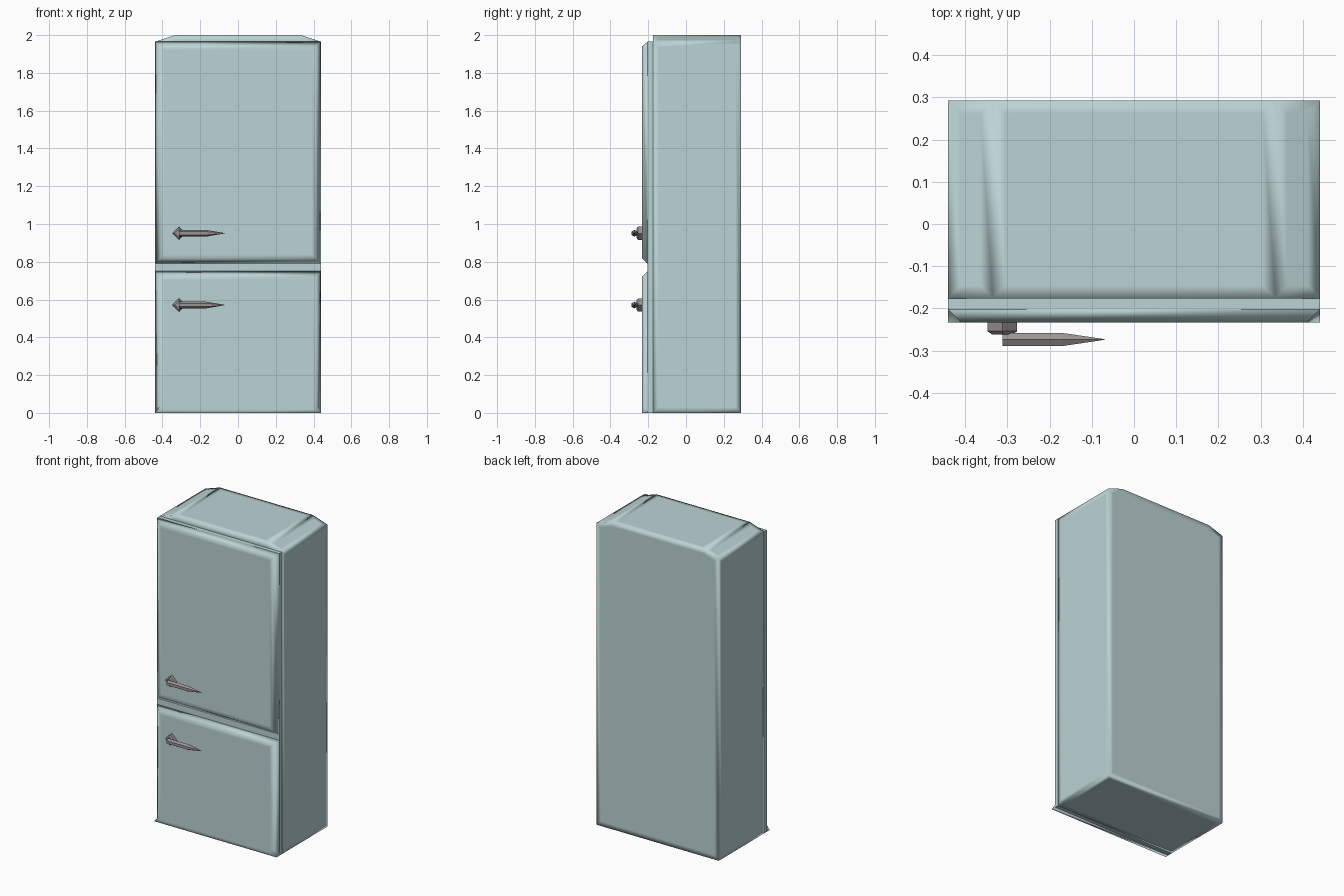
import bpy, bmesh
from math import sin, cos, pi

if "Cube" in bpy.data.objects:
    bpy.data.objects.remove(bpy.data.objects["Cube"])


def material(name, rgb):
    m = bpy.data.materials.new(name)
    m.diffuse_color = (*rgb, 1)
    m.use_nodes = True
    m.node_tree.nodes["Principled BSDF"].inputs["Base Color"].default_value = m.diffuse_color
    return m


ENAMEL = material("pale_enamel", (0.50, 0.65, 0.66))
METAL = material("grey_metal", (0.33, 0.30, 0.30))


def loft(name, rings, mat, smooth=False, soft=0.0):
    """Skin a list of equal-length vertex rings and cap both ends."""
    bm = bmesh.new()
    rows = [[bm.verts.new(p) for p in ring] for ring in rings]
    n = len(rows[0])
    for a, b in zip(rows, rows[1:]):
        for i in range(n):
            j = (i + 1) % n
            bm.faces.new((a[i], a[j], b[j], b[i]))
    bm.faces.new(rows[0])
    bm.faces.new(rows[-1])
    bmesh.ops.remove_doubles(bm, verts=bm.verts, dist=1e-5)
    bmesh.ops.recalc_face_normals(bm, faces=bm.faces)
    if soft:
        # Holding loops keep the panels flat and blend the shading at the edges
        big = [f for f in bm.faces if min(e.calc_length() for e in f.edges) > 3 * soft
               or len(f.verts) > 4]
        bmesh.ops.inset_individual(bm, faces=big, thickness=soft, use_even_offset=True)
    for f in bm.faces:
        f.smooth = smooth
    me = bpy.data.meshes.new(name)
    bm.to_mesh(me)
    bm.free()
    me.materials.append(mat)
    ob = bpy.data.objects.new(name, me)
    bpy.context.collection.objects.link(ob)
    return ob


W, BACK, SEAM, DOOR, FRONT = 0.44, 0.292, -0.176, -0.203, -0.233

# Cabinet: sloped-shoulder profile run from front to back
profile = [(-W, 0), (W, 0), (W, 1.965), (0.335, 2), (-0.335, 2), (-W, 1.965)]
loft("cabinet", [[(x, y, z) for x, z in profile] for y in (SEAM, BACK)],
     ENAMEL, True, 0.03)


def rect(w, y, z0, z1):
    return [(-w, y, z0), (w, y, z0), (w, y, z1), (-w, y, z1)]


# Flat frame behind the doors
loft("door_frame", [rect(W, SEAM, 0, 1.965), rect(W, DOOR, 0, 1.965)], ENAMEL)

# Upper door with chamfered rim
loft("upper_door", [rect(W, DOOR, 0.79, 1.965), rect(W - 0.03, FRONT, 0.82, 1.94)],
     ENAMEL, True, 0.02)

# Lower door: rim chamfer runs out to full width at the foot
c, top = W - 0.03, 0.722
loft("lower_door", [
    [(-W, DOOR, 0), (-W, DOOR, 0.02), (-W, DOOR, 0.75),
     (W, DOOR, 0.75), (W, DOOR, 0.02), (W, DOOR, 0)],
    [(-W, FRONT, 0), (-c, FRONT, 0.04), (-c, FRONT, top),
     (c, FRONT, top), (c, FRONT, 0.04), (W, FRONT, 0)]],
    ENAMEL, True, 0.02)

# Door handles: diamond boss and pointed six-sided lever
for label, z in (("upper", 0.951), ("lower", 0.571)):
    hx, ly = -0.312, -0.2735

    def diamond(r, y):
        return [(hx + r * cos(i * pi / 2), y, z + r * sin(i * pi / 2)) for i in range(4)]

    def hexagon(r, x):
        return [(x, ly + r * sin(i * pi / 3), z + r * cos(i * pi / 3)) for i in range(6)]

    loft(label + "_handle_boss",
         [diamond(0.035, FRONT + 0.005), diamond(0.035, -0.254), diamond(0.024, -0.262)], METAL)
    loft(label + "_handle_lever",
         [hexagon(0.018, hx), hexagon(0.018, -0.17), hexagon(0.001, -0.07)], METAL)
